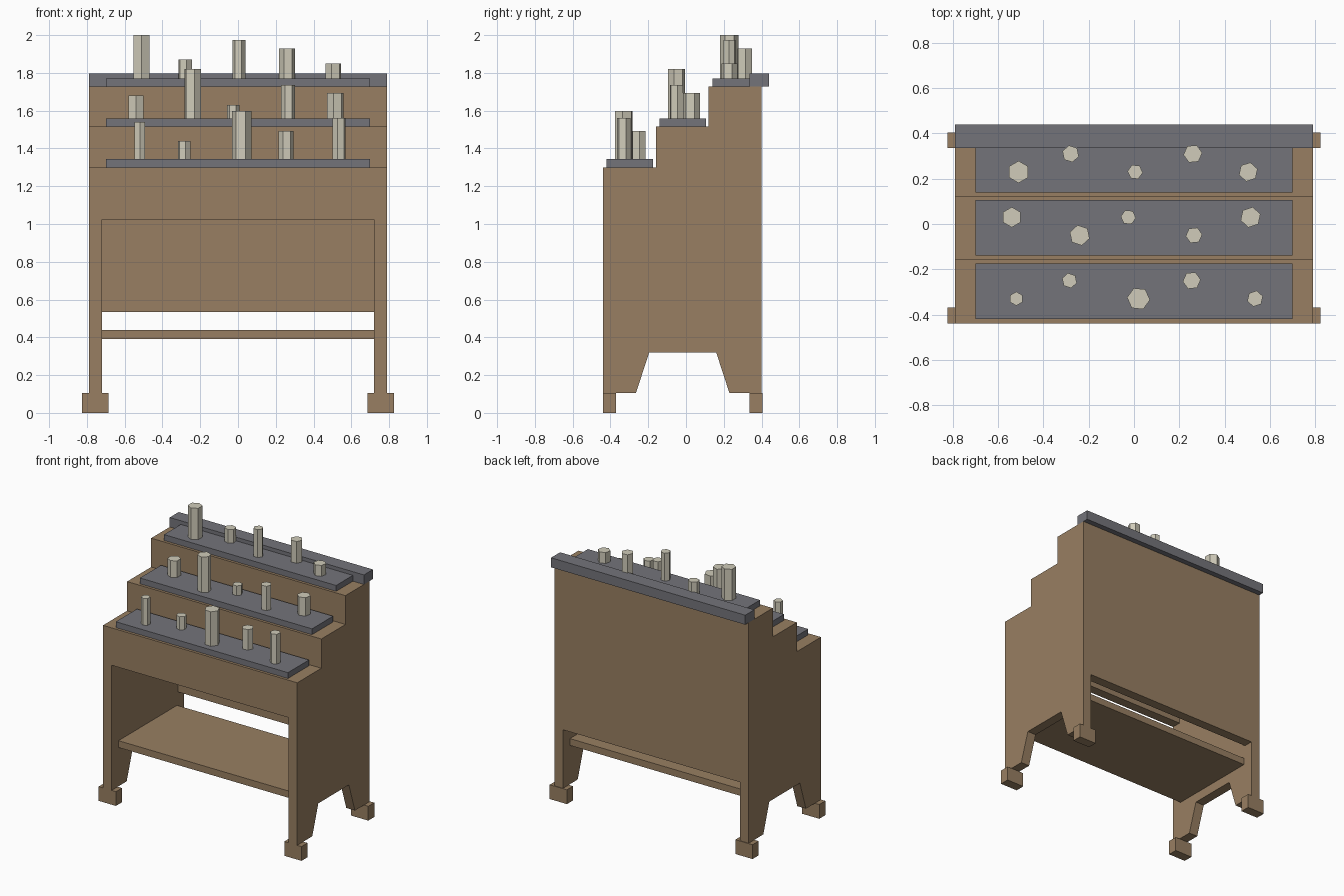
import bpy, bmesh, math

cube = bpy.data.objects.get("Cube")
if cube:
    bpy.data.objects.remove(cube, do_unlink=True)


def material(name, rgb):
    m = bpy.data.materials.new(name)
    m.use_nodes = True
    colour = (*rgb, 1)
    m.diffuse_color = colour
    m.node_tree.nodes["Principled BSDF"].inputs["Base Color"].default_value = colour
    return m


wood = material("brown wood", (0.314, 0.212, 0.122))
slate = material("slate grey", (0.174, 0.174, 0.195))
wax = material("pale wax", (0.63, 0.60, 0.49))


def finish(bm, name, mat):
    bmesh.ops.recalc_face_normals(bm, faces=bm.faces)
    mesh = bpy.data.meshes.new(name)
    bm.to_mesh(mesh)
    bm.free()
    mesh.materials.append(mat)
    ob = bpy.data.objects.new(name, mesh)
    bpy.context.collection.objects.link(ob)
    return ob


def extrude_profile(name, profile, x0, x1, mat):
    """Extrude a (y, z) outline from x0 to x1."""
    bm = bmesh.new()
    face = bm.faces.new([bm.verts.new((x0, y, z)) for y, z in profile])
    new = bmesh.ops.extrude_face_region(bm, geom=[face])["geom"]
    moved = [v for v in new if isinstance(v, bmesh.types.BMVert)]
    bmesh.ops.translate(bm, verts=moved, vec=(x1 - x0, 0, 0))
    return finish(bm, name, mat)


def box(name, x0, x1, y0, y1, z0, z1, mat):
    return extrude_profile(name, [(y0, z0), (y1, z0), (y1, z1), (y0, z1)], x0, x1, mat)


HALF, INNER = 0.79, 0.72
FRONT, BACK = -0.44, 0.40
STEP_Y = (FRONT, -0.16, 0.12)
STEP_Z = (1.30, 1.515, 1.727)
T = 0.07

# stepped top line, front to back, and the same line offset inwards
steps, inside = [], []
for i, (y, z) in enumerate(zip(STEP_Y, STEP_Z)):
    end = STEP_Y[i + 1] if i < 2 else BACK
    steps += [(y, z), (end, z)]
    inside += [(y + T, z - T), (end + T if i < 2 else BACK - T, z - T)]

# side panels with splayed cut-out between the legs
side = [(FRONT, 0.105)] + steps + [(BACK, 0.105), (0.23, 0.105), (0.16, 0.32),
                                   (-0.195, 0.32), (-0.265, 0.105)]
for label, s in (("left", 1), ("right", -1)):
    extrude_profile(label + "_side_panel", side, s * INNER, s * HALF, wood)
    # feet
    box(label + "_front_foot", s * 0.685, s * 0.825, FRONT, -0.37, 0, 0.105, wood)
    box(label + "_back_foot", s * 0.685, s * 0.825, 0.335, 0.405, 0, 0.105, wood)

# front panel, stepped tops and back panel in one shell
shell = ([(FRONT, 1.025)] + steps + [(BACK, 0.535), (BACK - T, 0.535)]
         + inside[::-1] + [(FRONT + T, 1.025)])
extrude_profile("stepped_shell", shell, -INNER, INNER, wood)

# lower shelf
box("lower_shelf", -INNER, INNER, -0.36, 0.32, 0.39, 0.44, wood)

# trays on the steps and the rear ledge
PADS = (("front", -0.42, -0.175), ("middle", -0.14, 0.105), ("back", 0.14, 0.335))
for (label, y0, y1), z in zip(PADS, STEP_Z):
    box(label + "_tray", -0.70, 0.70, y0, y1, z, z + 0.043, slate)
box("rear_ledge", -HALF, HALF, 0.335, 0.44, STEP_Z[2], 1.797, slate)

# candles: x, y, radius, top height
ROWS = (
    ((-0.52, -0.33, 0.031, 1.54), (-0.285, -0.25, 0.034, 1.44), (0.02, -0.33, 0.051, 1.597),
     (0.255, -0.25, 0.04, 1.493), (0.535, -0.33, 0.036, 1.562)),
    ((-0.54, 0.03, 0.045, 1.68), (-0.24, -0.05, 0.046, 1.82), (-0.025, 0.03, 0.034, 1.63),
     (0.265, -0.05, 0.037, 1.737), (0.515, 0.03, 0.046, 1.693)),
    ((-0.51, 0.23, 0.049, 2.0), (-0.28, 0.31, 0.038, 1.87), (0.005, 0.23, 0.034, 1.975),
     (0.26, 0.31, 0.042, 1.93), (0.505, 0.23, 0.043, 1.85)),
)
for (label, _, _), row, z in zip(PADS, ROWS, STEP_Z):
    base = z + 0.043
    for n, (x, y, r, top) in enumerate(row):
        bm = bmesh.new()
        bmesh.ops.create_cone(bm, cap_ends=True, segments=6, radius1=r, radius2=r,
                              depth=top - base)
        candle = finish(bm, f"{label}_candle_{n + 1}", wax)
        candle.location = (x, y, (top + base) / 2)
        candle.rotation_euler.z = math.radians(12 * n)
